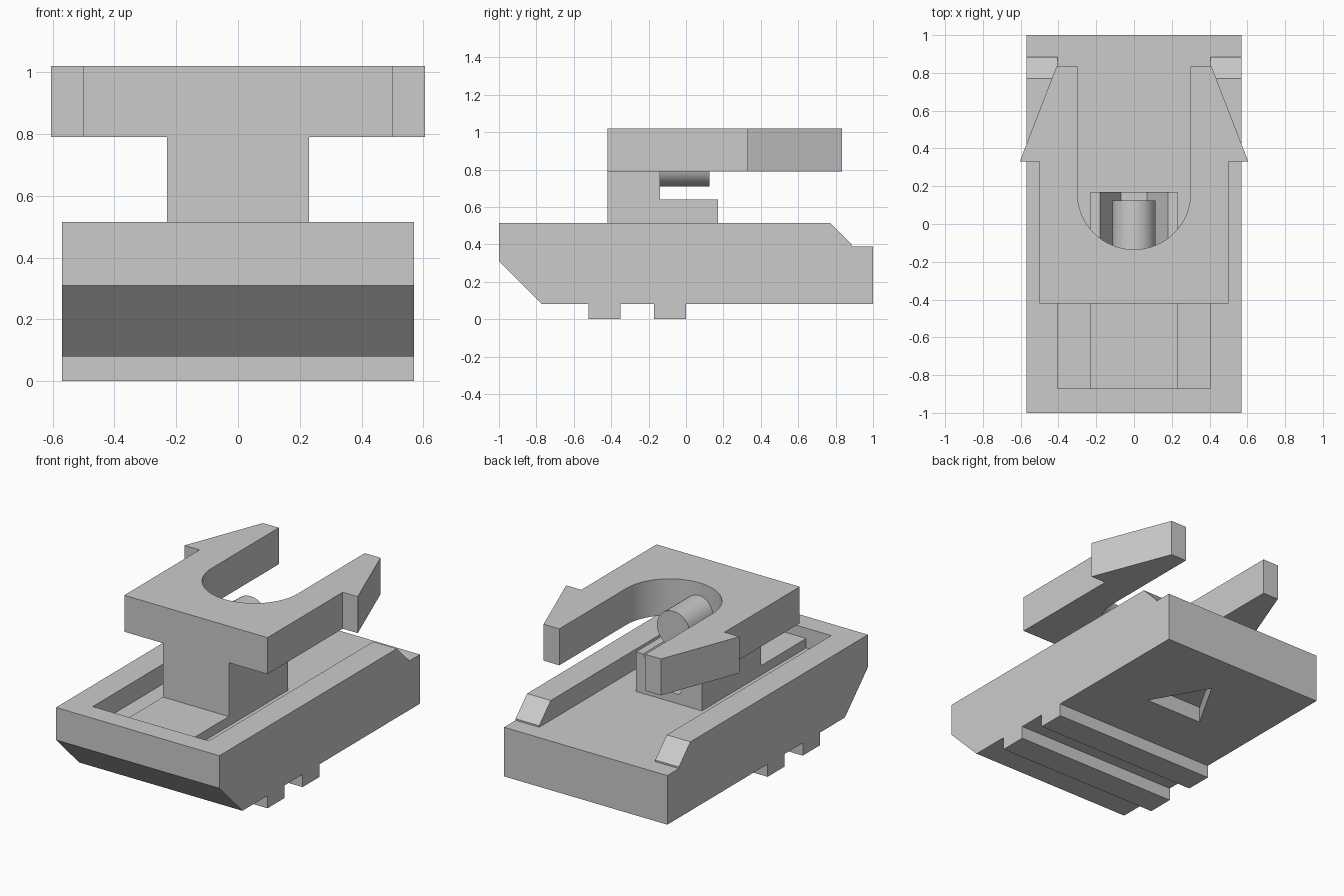
import bpy, bmesh, math

if "Cube" in bpy.data.objects:
    bpy.data.objects.remove(bpy.data.objects["Cube"], do_unlink=True)

grey = bpy.data.materials.new("plain_grey")
grey.use_nodes = True
grey.diffuse_color = (0.6, 0.6, 0.6, 1)
grey.node_tree.nodes["Principled BSDF"].inputs["Base Color"].default_value = (0.6, 0.6, 0.6, 1)


def prism(name, outline, axis, lo, hi):
    """Extrude a closed 2D outline along one axis from lo to hi."""
    place = {"X": lambda a, b, d: (d, a, b),
             "Y": lambda a, b, d: (a, d, b),
             "Z": lambda a, b, d: (a, b, d)}[axis]
    bm = bmesh.new()
    face = bm.faces.new([bm.verts.new(place(a, b, lo)) for a, b in outline])
    moved = bmesh.ops.extrude_face_region(bm, geom=[face])["geom"]
    verts = [g for g in moved if isinstance(g, bmesh.types.BMVert)]
    bmesh.ops.translate(bm, verts=verts, vec=place(0, 0, hi - lo))
    bmesh.ops.recalc_face_normals(bm, faces=bm.faces)
    mesh = bpy.data.meshes.new(name)
    bm.to_mesh(mesh)
    bm.free()
    mesh.materials.append(grey)
    obj = bpy.data.objects.new(name, mesh)
    bpy.context.collection.objects.link(obj)
    return obj


def rect(a0, a1, b0, b1):
    return [(a0, b0), (a1, b0), (a1, b1), (a0, b1)]


def select(obj):
    bpy.ops.object.select_all(action="DESELECT")
    obj.select_set(True)
    bpy.context.view_layer.objects.active = obj


def cut(obj, cutter):
    """Subtract a cutter and throw it away."""
    cutter.hide_render = True
    select(obj)
    mod = obj.modifiers.new("cut", "BOOLEAN")
    mod.operation, mod.solver, mod.object = "DIFFERENCE", "EXACT", cutter
    bpy.ops.object.modifier_apply(modifier=mod.name)
    bpy.data.objects.remove(cutter, do_unlink=True)


def smooth(obj):
    select(obj)
    bpy.ops.object.shade_smooth_by_angle(angle=math.radians(30))


# Base: side profile with front chamfer, rear step and two teeth underneath
TOP, FLOOR, UNDER = 0.515, 0.39, 0.08
profile = [(-1, TOP), (-1, 0.31), (-0.77, UNDER)]
for y0, y1 in ((-0.52, -0.35), (-0.17, 0)):
    profile += [(y0, UNDER), (y0, 0), (y1, 0), (y1, UNDER)]
profile += [(1, UNDER), (1, FLOOR), (0.885, FLOOR), (0.885, 0.4), (0.77, TOP)]
base = prism("base", profile, "X", -0.57, 0.57)

# Open channel along the top, triangular pocket underneath
cut(base, prism("channel_cutter", rect(-0.405, 0.405, -0.87, 1.1), "Z", FLOOR, 0.7))
cut(base, prism("pocket_cutter", [(-0.2, 0.365), (0.2, 0.365), (0, 0.715)], "Z", 0, 0.18))

# Low rail on the channel floor in front of the stem
prism("floor_rail", rect(-0.23, 0.23, -0.87, -0.4), "Z", FLOOR - 0.02, 0.45)

# Stem with a foot reaching back, grooved along its top
stem = prism("stem", [(-0.42, FLOOR - 0.03), (0.17, FLOOR - 0.03), (0.17, 0.64),
                      (-0.14, 0.64), (-0.14, 0.79), (-0.42, 0.79)], "X", -0.23, 0.23)
groove = [(0.07, 0.45), (0.18, 0.64), (0.18, 0.7)]
cut(stem, prism("groove_cutter", groove + [(-x, z) for x, z in reversed(groove)],
                "Y", -0.14, 0.3))

# Clip: plate with a round-ended slot and two barbed arms
R, CENTRE = 0.3, 0.165
arm = [(0.5, -0.42), (0.5, 0.33), (0.605, 0.33), (0.41, 0.835), (R, 0.835)]
arc = [(R * math.cos(t), CENTRE - R * math.sin(t))
       for t in (math.pi * i / 32 for i in range(33))]
clip = prism("clip", arm + arc + [(-x, y) for x, y in reversed(arm)], "Z", 0.79, 1.02)
smooth(clip)

# Round pin inside the slot
circle = [(0.115 * math.cos(t), 0.825 + 0.115 * math.sin(t))
          for t in (math.tau * i / 40 for i in range(40))]
smooth(prism("pin", circle, "Y", -0.2, 0.125))
